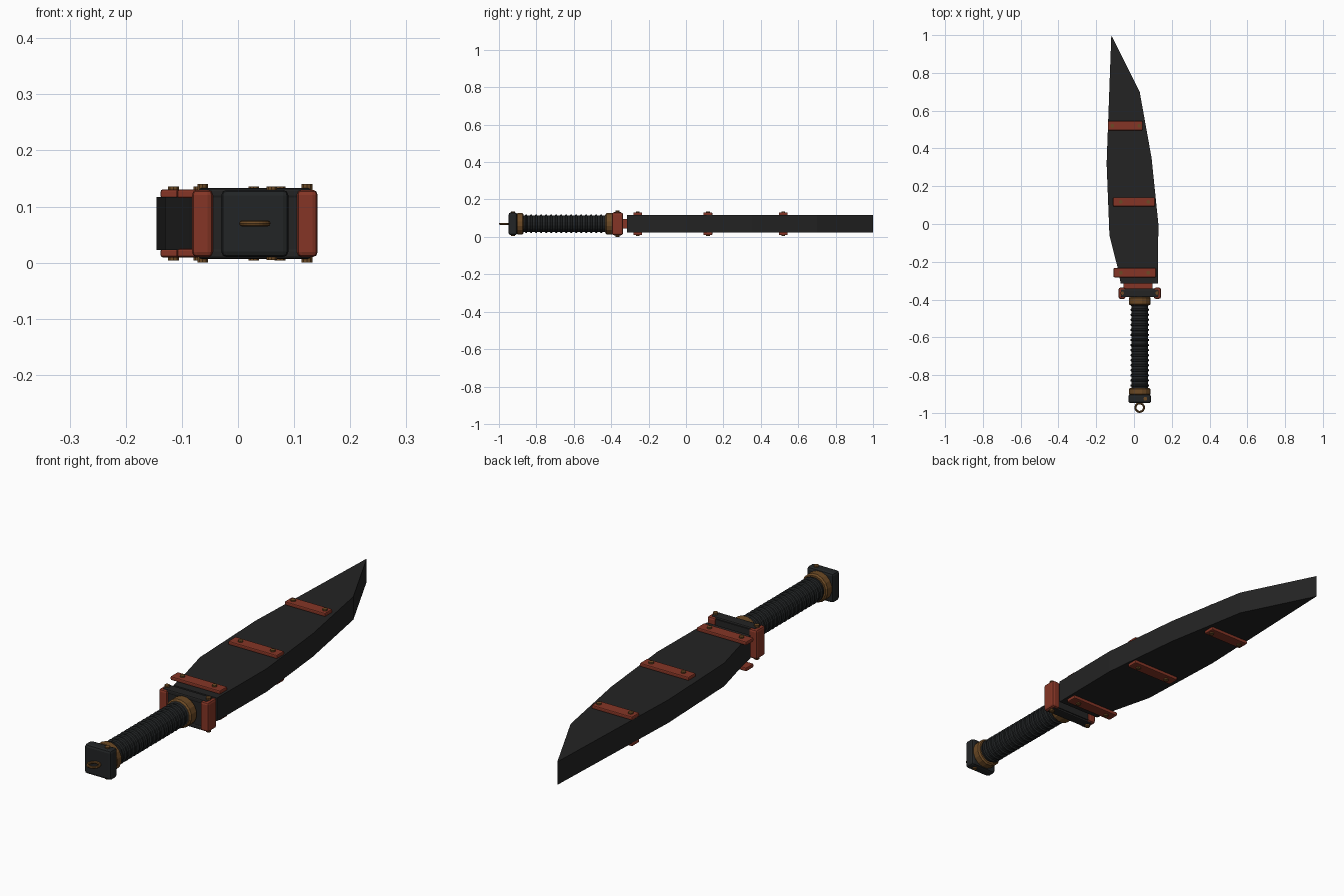
import bpy, bmesh, math
from mathutils import Matrix, Vector

if "Cube" in bpy.data.objects:
    bpy.data.objects.remove(bpy.data.objects["Cube"])

CZ = 0.07   # mid height of the weapon
HX = 0.03   # handle axis in x


def material(name, rgb):
    m = bpy.data.materials.new(name)
    m.diffuse_color = (*rgb, 1)
    m.use_nodes = True
    m.node_tree.nodes["Principled BSDF"].inputs["Base Color"].default_value = m.diffuse_color
    return m


STEEL = material("dark_steel", (0.017, 0.017, 0.017))
GRIP = material("grip_black", (0.016, 0.018, 0.019))
RED = material("rust_red", (0.235, 0.036, 0.019))
BRONZE = material("bronze", (0.15, 0.068, 0.018))


def finish(name, bm, mat):
    bmesh.ops.recalc_face_normals(bm, faces=bm.faces)
    me = bpy.data.meshes.new(name)
    bm.to_mesh(me)
    bm.free()
    me.materials.append(mat)
    ob = bpy.data.objects.new(name, me)
    bpy.context.collection.objects.link(ob)
    return ob


def box(name, x, y, z, mat, bevel=0.0):
    """Box from (min, max) ranges, with chamfered edges."""
    bm = bmesh.new()
    size = [r[1] - r[0] for r in (x, y, z)]
    mid = Vector([(r[0] + r[1]) / 2 for r in (x, y, z)])
    bmesh.ops.create_cube(bm, size=1, matrix=Matrix.Translation(mid) @ Matrix.Diagonal((*size, 1)))
    if bevel:
        bmesh.ops.bevel(bm, geom=bm.edges[:], offset=bevel, segments=2, profile=0.5, affect='EDGES')
    return finish(name, bm, mat)


def lathe_y(name, profile, mat, sides=16):
    """Solid of revolution about the handle axis; profile is (y, radius)."""
    bm = bmesh.new()
    rings = []
    for y, r in profile:
        rings.append([bm.verts.new((HX + r * math.cos(a), y, CZ + r * math.sin(a)))
                      for a in (2 * math.pi * (i + 0.5) / sides for i in range(sides))])
    for a, b in zip(rings, rings[1:]):
        for i in range(sides):
            j = (i + 1) % sides
            bm.faces.new((a[i], a[j], b[j], b[i]))
    bm.faces.new(rings[0])
    bm.faces.new(rings[-1])
    return finish(name, bm, mat)


def bolt(name, x, y, half, r=0.01):
    """Bolt heads on the top and bottom side, the outer face at +-half."""
    for side, s in (("top", 1), ("bottom", -1)):
        bm = bmesh.new()
        bmesh.ops.create_cone(bm, cap_ends=True, segments=10, radius1=r, radius2=r, depth=0.012,
                              matrix=Matrix.Translation((x, y, CZ + s * (half - 0.006))))
        finish(f"{name}_{side}", bm, BRONZE)


def plate_pair(name, x, y, inner, outer, mat, bevel):
    box(name + "_top", x, y, (CZ + inner, CZ + outer), mat, bevel)
    box(name + "_bottom", x, y, (CZ - outer, CZ - inner), mat, bevel)


# Blade: slab extruded from its outline
outline = [(-0.12, 1.0), (0.03, 0.70), (0.093, 0.35), (0.129, 0.0), (0.126, -0.315),
           (-0.07, -0.315), (-0.087, -0.23), (-0.13, -0.06), (-0.145, 0.32)]
bm = bmesh.new()
face = bm.faces.new([bm.verts.new((x, y, CZ - 0.047)) for x, y in outline])
ext = bmesh.ops.extrude_face_region(bm, geom=[face])
bmesh.ops.translate(bm, vec=(0, 0, 0.094), verts=[v for v in ext["geom"] if isinstance(v, bmesh.types.BMVert)])
finish("blade", bm, STEEL)

# Red straps riveted across both blade faces
straps = [("tip_strap", (-0.138, 0.045), 0.52, (-0.115, 0.028)),
          ("middle_strap", (-0.11, 0.11), 0.117, (-0.07, 0.075)),
          ("base_strap", (-0.108, 0.116), -0.258, (-0.07, 0.075))]
for name, xr, y, bolts in straps:
    plate_pair(name, xr, (y - 0.024, y + 0.024), 0.045, 0.0605, RED, 0.004)
    for i, bx in enumerate(bolts):
        bolt(f"{name}_bolt_{i}", bx, y, 0.066)

# Neck and guard
box("neck", (-0.055, 0.098), (-0.345, -0.29), (CZ - 0.026, CZ + 0.026), RED)
box("guard_core", (-0.05, 0.11), (-0.385, -0.342), (CZ - 0.055, CZ + 0.055), STEEL)
for name, xr in (("guard_left", (-0.082, -0.045)), ("guard_right", (0.105, 0.142))):
    box(name, xr, (-0.396, -0.337), (CZ - 0.06, CZ + 0.06), RED, 0.009)
plate_pair("guard_bar", (-0.07, 0.13), (-0.387, -0.346), 0.045, 0.063, STEEL, 0.005)
for i, bx in enumerate((-0.063, 0.123)):
    bolt(f"guard_bolt_{i}", bx, -0.366, 0.07)

# Handle: ribbed grip between two bronze collars
N, Y0, Y1 = 17, -0.875, -0.42
step = (Y1 - Y0) / N
grip = []
for i in range(N):
    y = Y0 + i * step
    grip += [(y, 0.045), (y + step * 0.5, 0.045), (y + step * 0.62, 0.05), (y + step * 0.88, 0.05)]
lathe_y("grip", grip + [(Y1, 0.045)], GRIP)
for name, a, b in (("front_collar", -0.43, -0.385), ("rear_collar", -0.907, -0.868)):
    lathe_y(name, [(a, 0.052), (a + 0.006, 0.058), (b - 0.006, 0.058), (b, 0.052)], BRONZE)

# Pommel with bolt and lanyard ring
box("pommel", (HX - 0.06, HX + 0.06), (-0.948, -0.903), (CZ - 0.06, CZ + 0.06), GRIP, 0.01)
bolt("pommel_bolt", 0.06, -0.925, 0.0655)
bpy.ops.mesh.primitive_torus_add(location=(HX, -0.972, CZ), major_radius=0.0225, minor_radius=0.0055,
                                 major_segments=24, minor_segments=8)
ring = bpy.context.object
ring.name = "lanyard_ring"
ring.data.materials.append(BRONZE)
